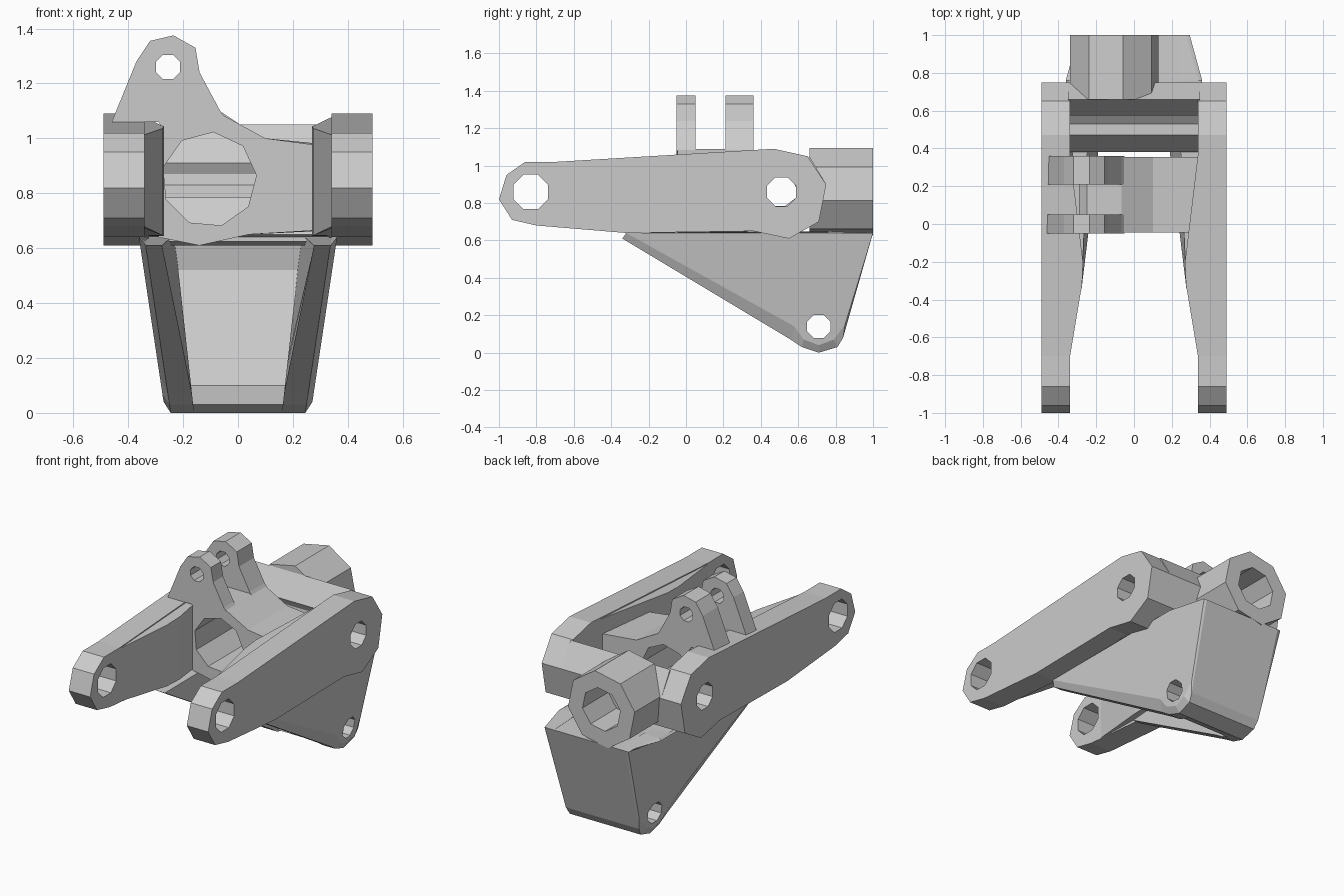
import bpy, bmesh
from math import cos, sin, radians

if "Cube" in bpy.data.objects:
    bpy.data.objects.remove(bpy.data.objects["Cube"])


def loft(name, sections):
    """Closed solid through matching rings of 3D points."""
    bm = bmesh.new()
    rings = [[bm.verts.new(p) for p in s] for s in sections]
    for a, b in zip(rings, rings[1:]):
        for i in range(len(a)):
            j = (i + 1) % len(a)
            bm.faces.new((a[i], a[j], b[j], b[i]))
    bm.faces.new(rings[0])
    bm.faces.new(rings[-1])
    bmesh.ops.recalc_face_normals(bm, faces=bm.faces)
    me = bpy.data.meshes.new(name)
    bm.to_mesh(me)
    bm.free()
    ob = bpy.data.objects.new(name, me)
    bpy.context.collection.objects.link(ob)
    return ob


def prism_x(name, pts, x0, x1):
    return loft(name, [[(x, y, z) for y, z in pts] for x in (x0, x1)])


def prism_y(name, pts, y0, y1):
    return loft(name, [[(x, y, z) for x, z in pts] for y in (y0, y1)])


def ring(cx, cy, r, n=8, turn=22.5):
    return [(cx + r * cos(radians(turn + 360 * i / n)),
             cy + r * sin(radians(turn + 360 * i / n))) for i in range(n)]


def cut(ob, cutter):
    """Subtract the cutter and discard it."""
    cutter.hide_render = True
    mod = ob.modifiers.new("hole", 'BOOLEAN')
    mod.operation, mod.solver, mod.object = 'DIFFERENCE', 'EXACT', cutter
    bpy.context.view_layer.update()
    dg = bpy.context.evaluated_depsgraph_get()
    me = bpy.data.meshes.new_from_object(ob.evaluated_get(dg))
    ob.modifiers.clear()
    ob.data = me
    bpy.data.objects.remove(cutter)


PIVOT = (0.51, 0.86)
arm = [(-1, 0.82), (-0.96, 0.95), (-0.86, 1.02), (-0.7, 1.02), (0.47, 1.09),
       (0.65, 1.05), (0.75, 0.9), (0.71, 0.7), (0.55, 0.61), (0.36, 0.65),
       (-0.32, 0.64), (-0.8, 0.68), (-0.93, 0.71)]
rib = [(0.342, -0.72), (0.275, -0.32), (0.27, -0.2), (0.34, 0.38), (0.36, 0.38), (0.36, -0.72)]

# bracket side plate outlines: outer face, then widest ring and inner face
outer = [(-0.32, 0.64), (0.76, 0.64), (1.0, 0.64), (0.85, 0.15), (0.79, 0.07), (0.71, 0.04), (0.63, 0.07), (0.58, 0.14)]
inner = [(-0.34, 0.61), (0.76, 0.65), (1.0, 0.64), (0.84, 0.08), (0.81, 0.03), (0.71, 0.0), (0.62, 0.03), (0.56, 0.07)]


def outside(y, z, base, slope):
    """Half width of the bracket, drawn in towards its rear top corner."""
    return base + slope * z - 0.3 * max(0, y - 0.78) * (z > 0.1)


for s, side in ((-1, "left"), (1, "right")):
    # long arms with pin holes
    a = prism_x(side + "_arm", arm, s * 0.34, s * 0.49)
    cut(a, prism_x("cutter", ring(-0.83, 0.86, 0.1), s * 0.3, s * 0.6))
    cut(a, prism_x("cutter", ring(*PIVOT, 0.084), s * 0.3, s * 0.6))
    # thickened inner side of the arm
    loft(side + "_arm_rib", [
        [(s * x, y, 0.645 + 0.08 * max(0, -0.3 - y)) for x, y in rib],
        [(s * x, y, 1.013 + 0.058 * (y + 0.72)) for x, y in rib]])
    # lower bracket side plates, narrowing downwards and towards the rear
    plate = loft(side + "_bracket_side", [
        [(s * outside(y, z, 0.265, 0.15), y, z) for y, z in outer],
        [(s * outside(y, z, 0.245, 0.15), y, z) for y, z in inner],
        [(s * (0.16 + 0.11 * z + 0.05 * (y < 0)), y, z) for y, z in inner]])
    cut(plate, prism_x("cutter", ring(0.71, 0.14, 0.067), s * 0.05, s * 0.6))

# bracket rear wall and ceiling
wall = [(1.0, 0.64), (0.84, 0.08), (0.81, 0.03), (0.71, 0.0), (0.64, 0.03),
        (0.70, 0.06), (0.78, 0.1), (0.93, 0.52), (0.91, 0.61), (0.42, 0.625), (0.42, 0.65), (0.78, 0.645)]
loft("bracket_rear_wall", [[(s * outside(y, z, 0.235, 0.15), y, z) for y, z in wall] for s in (-1, 1)])

# crossbar joining the arms, with the pivot bore leaving an open trough
bar = [(0.66, 1.05), (0.75, 0.9), (0.71, 0.7), (0.55, 0.61), (0.38, 0.65),
       (0.47, 0.785), (0.53, 0.785), (0.59, 0.83), (0.595, 0.87), (0.575, 0.91)]
prism_x("crossbar", bar, -0.35, 0.35)

# rear socket
boss = prism_y("rear_socket", ring(-0.105, 0.86, 0.239, 8, 34), 0.66, 1.0)
cut(boss, prism_y("cutter", ring(-0.105, 0.86, 0.135, 8, 34), 0.74, 1.1))

# central block with large bore
left, low = [(-0.29, 1.04)], [(-0.29, 0.64), (-0.14, 0.61), (0.04, 0.65)]
top = [(-0.25, 1.09), (-0.065, 1.09), (0.1, 1.0)]
body = loft("center_block", [
    [(x, y, z) for x, z in low + [(r, 0.665), (r, 0.975)] + top[::-1] + left]
    for y, r in ((-0.045, 0.29), (0.355, 0.35))])
cut(body, prism_y("cutter", ring(-0.105, 0.85, 0.173, 9, 5), -0.2, 0.5))

# clevis lugs on top
lug = [(-0.46, 1.06), (-0.37, 1.28), (-0.32, 1.355), (-0.235, 1.375), (-0.155, 1.33),
       (-0.14, 1.24), (-0.065, 1.1), (-0.05, 1.08), (-0.15, 1.04), (-0.27, 1.03), (-0.29, 1.06)]
for name, y0, y1 in (("front_lug", -0.05, 0.05), ("rear_lug", 0.21, 0.36)):
    ob = prism_y(name, lug, y0, y1)
    cut(ob, prism_y("cutter", ring(-0.255, 1.26, 0.048), y0 - 0.1, y1 + 0.1))
